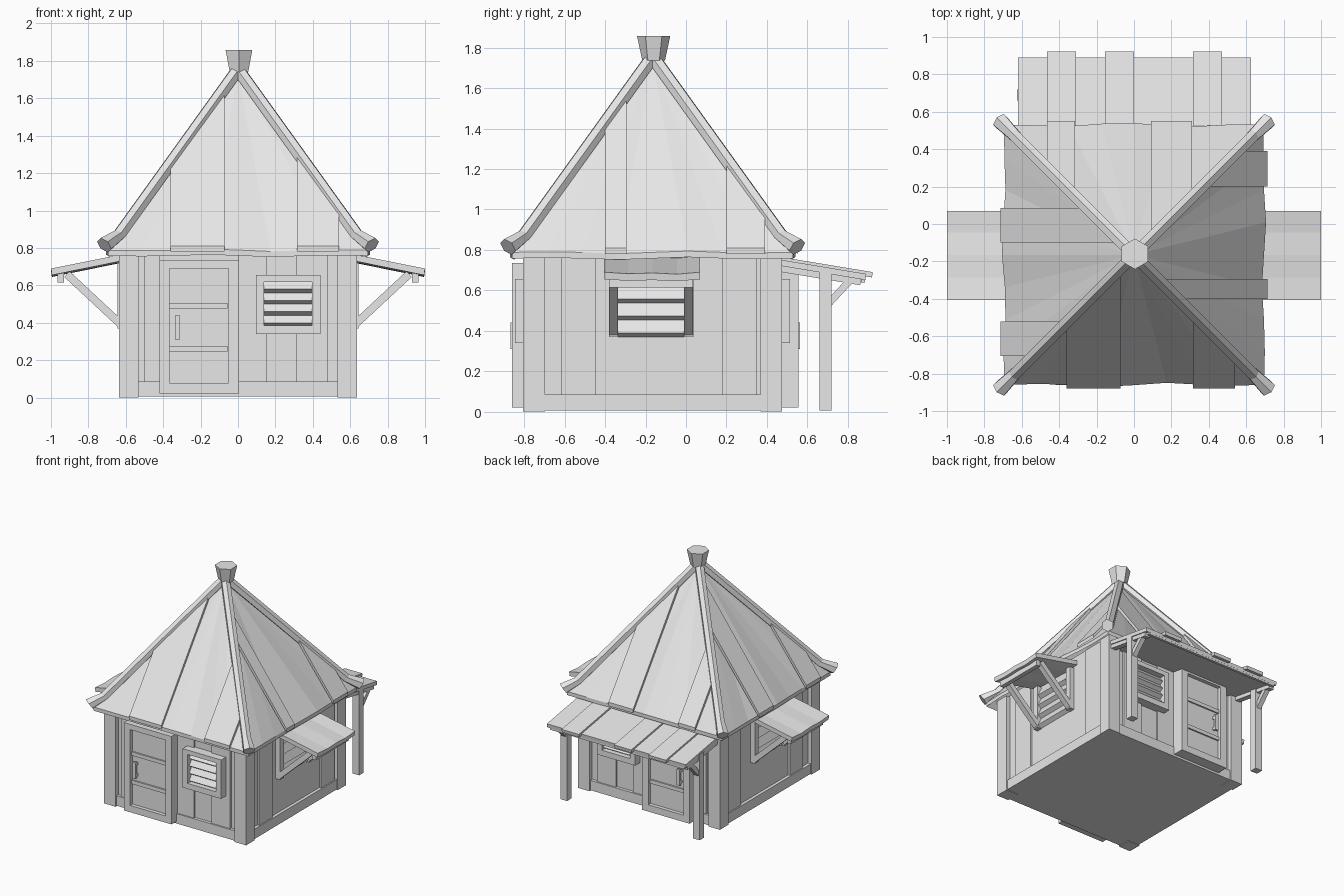
import bpy, bmesh, math
from mathutils import Vector

if "Cube" in bpy.data.objects:
    bpy.data.objects.remove(bpy.data.objects["Cube"], do_unlink=True)

GREY = (0.8, 0.8, 0.8, 1)
mat = bpy.data.materials.new("light grey")
mat.use_nodes = True
mat.diffuse_color = GREY
mat.node_tree.nodes["Principled BSDF"].inputs["Base Color"].default_value = GREY

CY = -0.165                      # centre of the house along y
APEX, SLOPE, EAVE = 1.74, 1.37, 0.695

# Each wall maps (along, outward, height) to model space
WALLS = {
    "front": lambda u, d, z: (u, CY - d, z),
    "back": lambda u, d, z: (u, CY + d, z),
    "right": lambda u, d, z: (d, CY + u, z),
    "left": lambda u, d, z: (-d, CY + u, z),
}


def finish(name, bm):
    bmesh.ops.recalc_face_normals(bm, faces=bm.faces)
    mesh = bpy.data.meshes.new(name)
    bm.to_mesh(mesh)
    bm.free()
    mesh.materials.append(mat)
    obj = bpy.data.objects.new(name, mesh)
    bpy.context.collection.objects.link(obj)
    return obj


def loft(name, rings):
    """Skin closed rings of equal length and cap both ends."""
    bm = bmesh.new()
    rows = [[bm.verts.new(p) for p in ring] for ring in rings]
    n = len(rows[0])
    for a, b in zip(rows, rows[1:]):
        for i in range(n):
            j = (i + 1) % n
            bm.faces.new((a[i], a[j], b[j], b[i]))
    bm.faces.new(rows[0])
    bm.faces.new(rows[-1])
    return finish(name, bm)


def prism(name, side, profile, stations):
    """Run an (outward, height) profile along a wall; stations are (along, drop)."""
    place = WALLS[side]
    return loft(f"{side}_{name}", [[place(u, d, z - s) for d, z in profile] for u, s in stations])


def box(name, side, u0, u1, z0, z1, d0, d1):
    return prism(name, side, [(d0, z0), (d1, z0), (d1, z1), (d0, z1)], [(u0, 0), (u1, 0)])


def strip(p, q, w):
    """Straight bar profile from p to q, w wide."""
    p, q = Vector(p), Vector(q)
    n = (q - p).orthogonal().normalized() * w / 2
    return [p + n, q + n, q - n, p - n]


def frame(name, side, u0, u1, z0, z1, w, d0, d1):
    box(name + "_left_side", side, u0, u0 + w, z0, z1, d0, d1)
    box(name + "_right_side", side, u1 - w, u1, z0, z1, d0, d1)
    box(name + "_top", side, u0 + w, u1 - w, z1 - w * 0.8, z1, d0, d1)
    box(name + "_bottom", side, u0 + w, u1 - w, z0, z0 + w, d0, d1)


def louvres(side, u0, u1, z0, step, count, d):
    for i in range(count):
        z = z0 + i * step
        prism(f"louvre_{i + 1}", side, [(d, z), (d + 0.03, z + 0.02), (d, z + step)],
              [(u0, 0), (u1, 0)])


# Walls and floor
box("wall_core", "front", -0.605, 0.605, 0.005, 0.81, -0.605, 0.605)
for sx, a in (("left", -0.585), ("right", 0.585)):
    for side in ("front", "back"):
        box(f"{sx}_corner_post", side, a - 0.052, a + 0.052, 0, 0.8, 0.533, 0.64)

for side in WALLS:
    box("base_beam", side, -0.535, 0.535, 0.005, 0.085, 0.59, 0.63)

# Front and back: planks, door and louvred window
for side, extra in (("front", 0), ("back", 0.025)):
    for i, (u0, u1) in enumerate(((-0.5, -0.42), (0, 0.155), (0.31, 0.48))):
        box(f"wall_plank_{i + 1}", side, u0, u1, 0.085, 0.8, 0.59, 0.62)
    D = 0.665 + extra
    frame("door_frame", side, -0.42, 0.005, 0.022, 0.735, 0.055, 0.59, D + 0.03)
    box("door_panel", side, -0.37, -0.05, 0.07, 0.69, 0.59, D)
    for i, z in enumerate((0.245, 0.475)):
        box(f"door_rail_{i + 1}", side, -0.365, -0.055, z, z + 0.03, D - 0.01, D + 0.012)
    box("door_handle_grip", side, -0.338, -0.31, 0.31, 0.44, D + 0.022, D + 0.038)
    for i, z in enumerate((0.32, 0.41)):
        box(f"door_handle_mount_{i + 1}", side, -0.334, -0.314, z, z + 0.02, D - 0.005, D + 0.025)
    frame("window_frame", side, 0.095, 0.44, 0.34, 0.655, 0.045, 0.59, 0.68)
    louvres(side, 0.14, 0.395, 0.38, 0.06, 4, 0.63)

# Sides: planks, louvred window and awning
SAG = [(-0.24, 0), (-0.12, 0.008), (0, 0.004), (0.12, 0.01), (0.235, 0)]
for side in ("right", "left"):
    for i, (u0, u1) in enumerate(((-0.45, -0.28), (0.345, 0.515))):
        box(f"wall_plank_{i + 1}", side, u0, u1, 0.085, 0.8, 0.59, 0.62)
    louvres(side, -0.17, 0.155, 0.37, 0.084, 4, 0.61)
    for i, u in enumerate((-0.193, 0.178)):
        box(f"window_jamb_{i + 1}", side, u - 0.023, u + 0.023, 0.37, 0.72, 0.59, 0.645)
        prism(f"awning_strut_{i + 1}", side, strip((0.63, 0.395), (0.915, 0.66), 0.042),
              [(u - 0.022, 0), (u + 0.022, 0)])
    prism("awning_roof", side, [(0.6, 0.735), (0.995, 0.655), (1.0, 0.69), (0.6, 0.77)], SAG)
    box("awning_beam", side, -0.215, 0.2, 0.615, 0.665, 0.93, 0.965)

# Back porch: roof, raised planks, posts, rafters and braces
def porch_z(d):
    return 0.75 - 0.165 * (d - 0.64)

def porch_slab(name, u0, u1, d0, d1, low, high):
    prism(name, "back", [(d0, porch_z(d0) + low), (d1 - 0.004, porch_z(d1) + low),
                         (d1, porch_z(d1) + high), (d0, porch_z(d0) + high)],
          [(u0, 0), (u1, 0)])

porch_slab("porch_roof", -0.62, 0.625, 0.59, 1.055, -0.03, 0)
for i, (u0, u1) in enumerate(((-0.465, -0.31), (-0.155, 0), (0.315, 0.47))):
    porch_slab(f"porch_plank_{i + 1}", u0, u1, 0.59, 1.088, -0.012, 0.014)
box("porch_eave_beam", "back", -0.6, 0.6, 0.638, 0.67, 1.03, 1.05)
for i, u in enumerate((-0.595, 0.595)):
    box(f"porch_post_{i + 1}", "back", u - 0.03, u + 0.03, 0.005, 0.7, 0.825, 0.883)
    porch_slab(f"porch_rafter_{i + 1}", u - 0.022, u + 0.022, 0.59, 1.03, -0.06, -0.02)
    prism(f"porch_brace_{i + 1}", "back", strip((0.87, 0.535), (0.995, 0.67), 0.035),
          [(u - 0.02, 0), (u + 0.02, 0)])

# Main roof: thick four-sided shell with a gently wavy eave
def main_roof():
    bm = bmesh.new()
    n = 8
    layers = []
    for drop in (0, 0.03):
        ring = []
        for k in range(4):
            turn = k * math.pi / 2
            for i in range(n):
                t = i / n
                wave = math.sin(t * math.pi * 4 + k) * math.sin(t * math.pi)
                d, u = EAVE + 0.012 * wave, EAVE * (2 * t - 1)
                x = d * math.cos(turn) - u * math.sin(turn)
                y = d * math.sin(turn) + u * math.cos(turn)
                ring.append(bm.verts.new((x, CY + y, APEX - SLOPE * EAVE + 0.007 * wave - drop)))
        layers.append((ring, bm.verts.new((0, CY, APEX - drop))))
    (top, tip), (low, inner) = layers
    for i in range(4 * n):
        j = (i + 1) % (4 * n)
        bm.faces.new((top[i], top[j], tip))
        bm.faces.new((low[j], low[i], inner))
        bm.faces.new((top[i], low[i], low[j], top[j]))
    finish("main_roof", bm)

main_roof()

# Raised roof planks, each cut off along the hips
ROOF_PLANKS = {
    "front": ((-0.36, -0.072), (0.315, 0.54)),
    "back": ((-0.465, -0.315), (0.09, 0.31)),
    "right": ((-0.235, -0.13), (0.365, 0.555)),
    "left": ((0.065, 0.25), (-0.54, -0.355)),
}
for side, spans in ROOF_PLANKS.items():
    for i, span in enumerate(spans):
        rings = []
        for u in span:
            rings.append([WALLS[side](u, d, APEX - SLOPE * d + lift) for d, lift in
                          ((0.715, 0.02), (0.715, 0.05), (abs(u), 0.035), (abs(u), 0))])
        loft(f"{side}_roof_plank_{i + 1}", rings)

# Hip beams: six-sided bars that flare and kick outward at the eave
def hip_beam(name, sx, sy):
    out = Vector((sx, sy, 0)).normalized()
    side = out.cross(Vector((0, 0, 1)))
    path = ((0, 1.755, 0.036, 1.4), (0.635, 0.872, 0.036, 1.4), (0.715, 0.815, 0.047, 1.0))
    rings = []
    for d, z, r, tilt in path:
        normal = (out * math.sin(tilt * 0.62) + Vector((0, 0, math.cos(tilt * 0.62))))
        centre = Vector((sx * d, CY + sy * d, z))
        rings.append([centre + r * (side * math.cos(a) + normal * math.sin(a))
                      for a in (math.radians(60 * k + 30) for k in range(6))])
    loft(name, rings)

for fy, sy in (("front", -1), ("back", 1)):
    for fx, sx in (("left", 1), ("right", -1)):
        hip_beam(f"{fy}_{fx}_hip_beam", sx, sy)

# Hexagonal cap on the peak
loft("roof_cap", [[(0.005 + r * math.cos(a), CY + 0.005 + r * math.sin(a), z)
                   for a in (math.radians(60 * k + 30) for k in range(6))]
                  for r, z in ((0.056, 1.735), (0.082, 1.857))])
